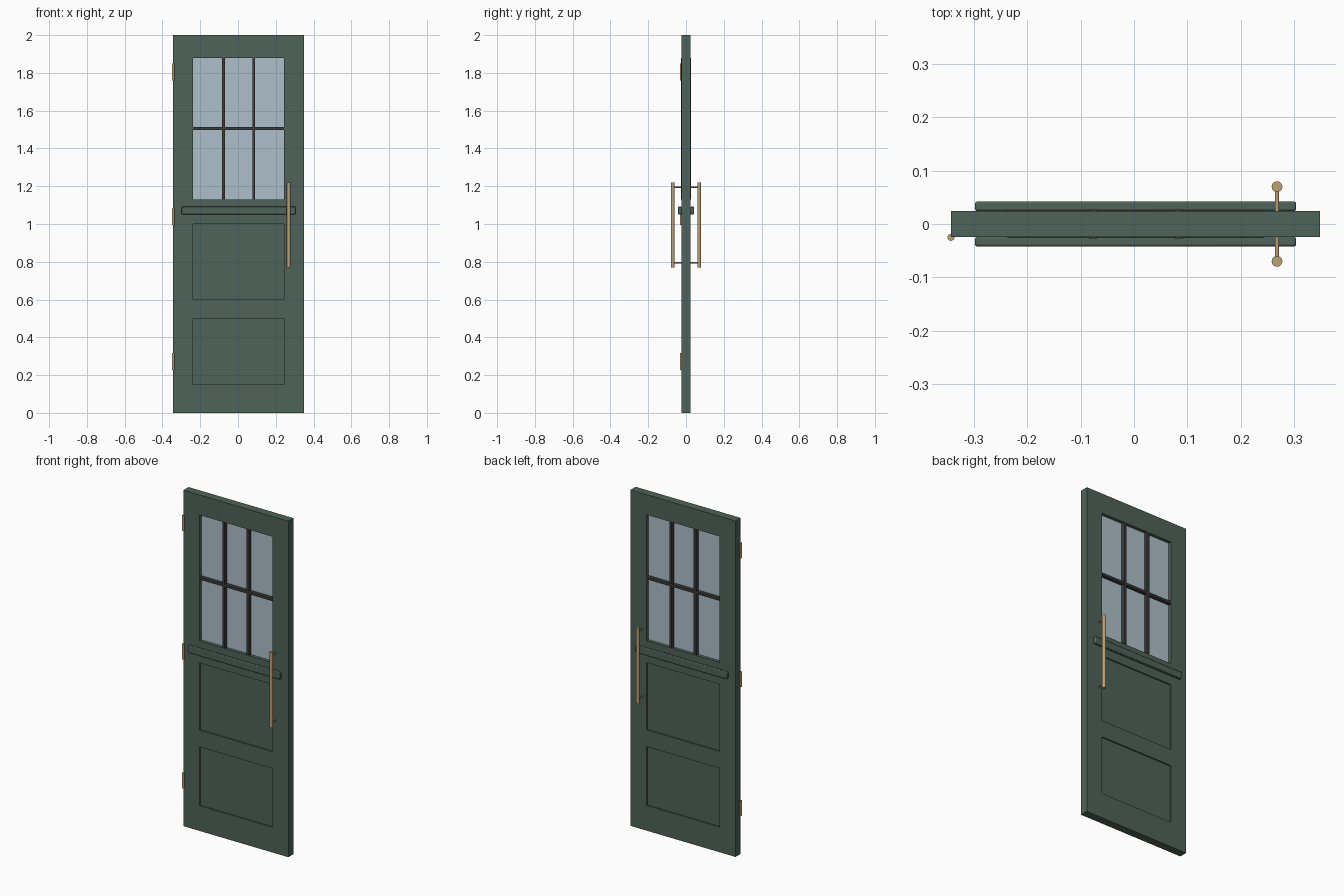
import bpy

old = bpy.data.objects.get("Cube")
if old:
    bpy.data.objects.remove(old, do_unlink=True)


def material(name, color):
    mat = bpy.data.materials.new(name)
    mat.use_nodes = True
    mat.diffuse_color = (*color, 1)
    mat.node_tree.nodes["Principled BSDF"].inputs["Base Color"].default_value = (*color, 1)
    return mat


GREEN = material("sage green paint", (0.075, 0.125, 0.098))
GLASS = material("pale blue glass", (0.42, 0.53, 0.59))
DARK = material("dark glazing bar", (0.045, 0.045, 0.043))
BRASS = material("brushed brass", (0.50, 0.36, 0.17))


def finish(name, mat):
    obj = bpy.context.object
    obj.name = obj.data.name = name
    if mat:
        obj.data.materials.append(mat)
    return obj


def box(name, x, y, z, mat=None):
    """Box from (low, high) ranges on each axis."""
    ranges = (x, y, z)
    bpy.ops.mesh.primitive_cube_add(size=1, location=[(a + b) / 2 for a, b in ranges])
    bpy.context.object.scale = [b - a for a, b in ranges]
    bpy.ops.object.transform_apply(location=False, rotation=False, scale=True)
    return finish(name, mat)


def rod(name, center, radius, length, mat, rotation=(0, 0, 0), sides=24):
    bpy.ops.mesh.primitive_cylinder_add(vertices=sides, radius=radius, depth=length,
                                        location=center, rotation=rotation)
    obj = finish(name, mat)
    bpy.ops.object.shade_smooth_by_angle()
    return obj


MID = 0.003            # door leaf centre, nudged aside by the hinges
HALF = 0.024           # half thickness of the leaf
OPEN_X = (MID - 0.24, MID + 0.24)
WINDOW_Z = (1.13, 1.88)
PANELS_Z = ((0.15, 0.5), (0.6, 1.0))
RECESS = 0.008

# Door leaf with a window opening and recessed panels on both faces
leaf = box("door_leaf", (MID - 0.346, MID + 0.346), (-HALF, HALF), (0, 2), GREEN)
cutters = [box("window_cutter", OPEN_X, (-0.1, 0.1), WINDOW_Z)]
for z in PANELS_Z:
    for y in ((-0.1, RECESS - HALF), (HALF - RECESS, 0.1)):
        cutters.append(box("panel_cutter", OPEN_X, y, z))
bpy.context.view_layer.objects.active = leaf
for cutter in cutters:
    mod = leaf.modifiers.new("cut", "BOOLEAN")
    mod.operation, mod.solver, mod.object = "DIFFERENCE", "EXACT", cutter
    bpy.ops.object.modifier_apply(modifier=mod.name)
    bpy.data.objects.remove(cutter, do_unlink=True)

# Glass pane and glazing bars
box("glass_pane", OPEN_X, (-0.005, 0.005), WINDOW_Z, GLASS)
BAR = 0.0075
for side in (-1, 1):
    x = MID + side * 0.08
    box("vertical_glazing_bar", (x - BAR, x + BAR), (-0.027, 0.027), WINDOW_Z, DARK)
box("horizontal_glazing_bar", OPEN_X, (-0.0265, 0.0265), (1.505 - BAR, 1.505 + BAR), DARK)

# Ledge under the window, one on each face
for name, y in (("front_ledge", (-0.042, -HALF)), ("back_ledge", (HALF, 0.042))):
    ledge = box(name, (MID - 0.301, MID + 0.301), y, (1.05, 1.092), GREEN)
    mod = ledge.modifiers.new("soft edges", "BEVEL")
    mod.width, mod.segments = 0.004, 2
    bpy.ops.object.shade_smooth_by_angle()

# Pull handles on both faces, each with two posts
for side, face in ((-1, "front"), (1, "back")):
    rod(face + "_handle_bar", (0.268, side * 0.07, 0.995), 0.01, 0.45, BRASS)
    for z in (0.795, 1.195):
        rod(face + "_handle_post", (0.268, side * 0.046, z), 0.004, 0.048, BRASS,
            (1.5708, 0, 0), 16)

# Hinge barrels on the front right edge
for z in (0.273, 1.04, 1.806):
    rod("hinge_barrel", (-0.343, -0.025, z), 0.0065, 0.09, BRASS, sides=16)
